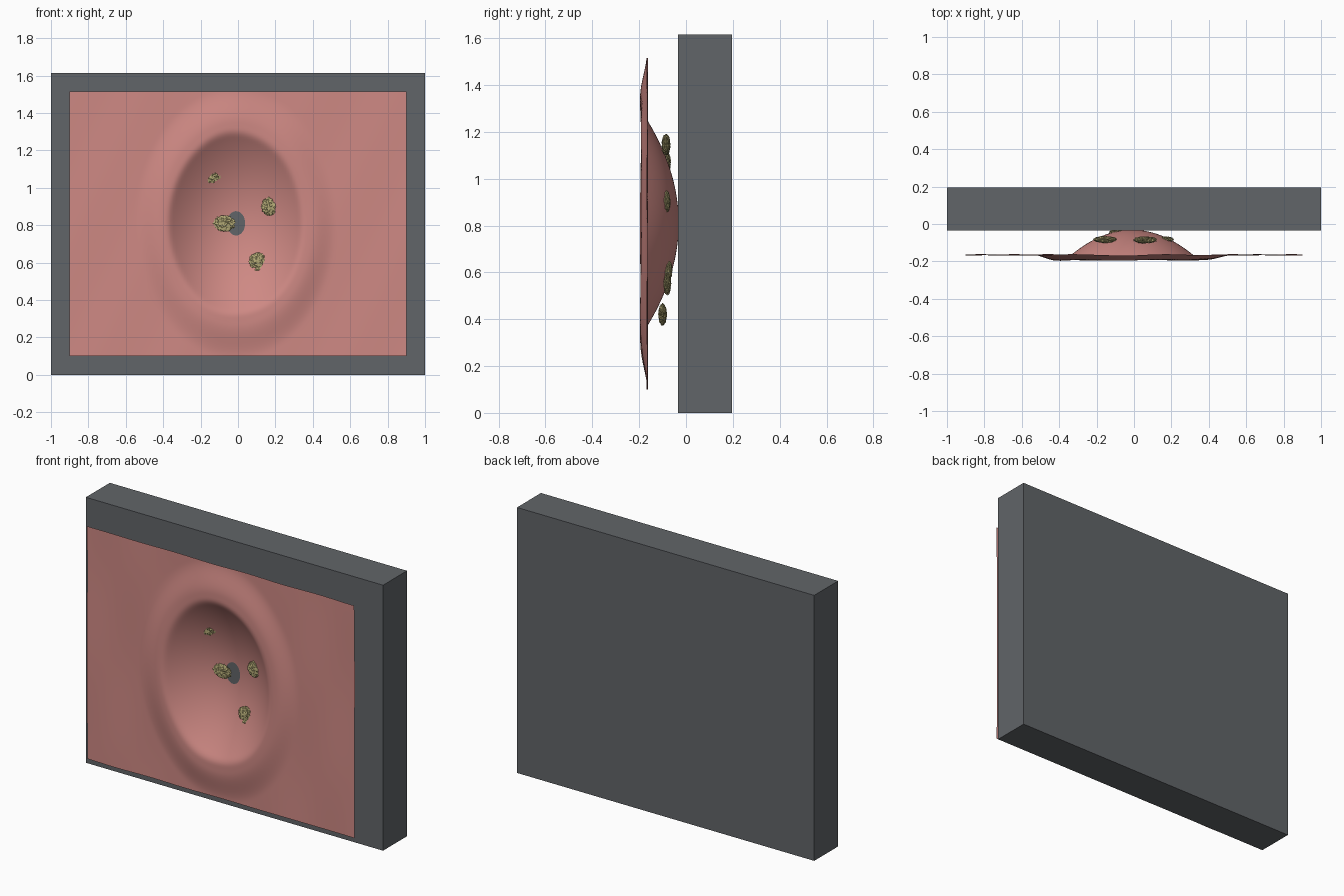
import bpy, bmesh, math, random
from mathutils import Vector

if "Cube" in bpy.data.objects:
    bpy.data.objects.remove(bpy.data.objects["Cube"])

random.seed(4)
CX, CZ = -0.01, 0.81        # crater centre
RX, RZ = 0.42, 0.567        # rim radii


def material(name, rgb):
    m = bpy.data.materials.new(name)
    m.diffuse_color = (*rgb, 1)
    m.use_nodes = True
    m.node_tree.nodes["Principled BSDF"].inputs["Base Color"].default_value = m.diffuse_color
    return m


def make_object(name, bm, mat, smooth=False):
    me = bpy.data.meshes.new(name)
    for f in bm.faces:
        f.smooth = smooth
    bm.to_mesh(me)
    bm.free()
    ob = bpy.data.objects.new(name, me)
    bpy.context.collection.objects.link(ob)
    me.materials.append(mat)
    return ob


def smooth_max(a, b, k):
    h = max(k - abs(a - b), 0) / k
    return max(a, b) + h * h * k / 4


def skin_depth(x, z):
    # parabolic bowl blended into a raised rim and a gently rippled sheet
    r = math.hypot((x - CX) / RX, (z - CZ) / RZ)
    t = min(max((r - 0.95) / 0.33, 0), 1)
    rim = 1 - t * t * (3 - 2 * t)
    ripple = 0.002 * math.sin(12 * x + 4 * z) + 0.0015 * math.sin(7 * z - 14 * x)
    sheet = -0.165 - 0.028 * rim + ripple
    bowl = -0.031 - 0.223 * r * r
    # mirror of a smooth union: the deeper surface wins
    return smooth_max(bowl, sheet, 0.014)


wall_mat = material("wall_grey", (0.12, 0.13, 0.14))
skin_mat = material("skin_pink", (0.62, 0.25, 0.23))
crust_mat = material("crust_olive", (0.45, 0.40, 0.18))

# backing slab
bm = bmesh.new()
bmesh.ops.create_cube(bm, size=1)
for v in bm.verts:
    v.co = Vector((v.co.x * 2, v.co.y * 0.23 + 0.081, v.co.z * 1.615 + 0.8075))
make_object("backing_slab", bm, wall_mat)

# skin sheet with crater
bm = bmesh.new()
bmesh.ops.create_grid(bm, x_segments=120, y_segments=110, size=1)
for v in bm.verts:
    x, z = v.co.x * 0.9, 0.8075 + v.co.y * 0.7075
    v.co = Vector((x, skin_depth(x, z), z))
bmesh.ops.recalc_face_normals(bm, faces=bm.faces)
bm.normal_update()
if sum(f.normal.y for f in bm.faces) > 0:
    bmesh.ops.reverse_faces(bm, faces=bm.faces)
make_object("crater_skin", bm, skin_mat, True)

# rough flattened crust lumps: centre and radii
lumps = [
    ((-0.075, -0.045, 0.81), (0.058, 0.016, 0.042)),
    ((0.168, -0.083, 0.90), (0.042, 0.016, 0.047)),
    ((0.105, -0.077, 0.607), (0.045, 0.018, 0.045)),
    ((0.06, -0.085, 1.145), (0.062, 0.018, 0.045)),
    ((-0.155, -0.083, 1.07), (0.06, 0.018, 0.045)),
    ((0.13, -0.08, 0.55), (0.045, 0.016, 0.045)),
    ((0.02, -0.10, 0.42), (0.05, 0.018, 0.045)),
]
for i, (centre, radii) in enumerate(lumps):
    bm = bmesh.new()
    bmesh.ops.create_icosphere(bm, subdivisions=4, radius=1)
    for v in bm.verts:
        s = random.uniform(0.86, 1.1)
        v.co = Vector([c + r * k * s for c, r, k in zip(centre, radii, v.co)])
    make_object(f"crust_lump_{i + 1}", bm, crust_mat)
